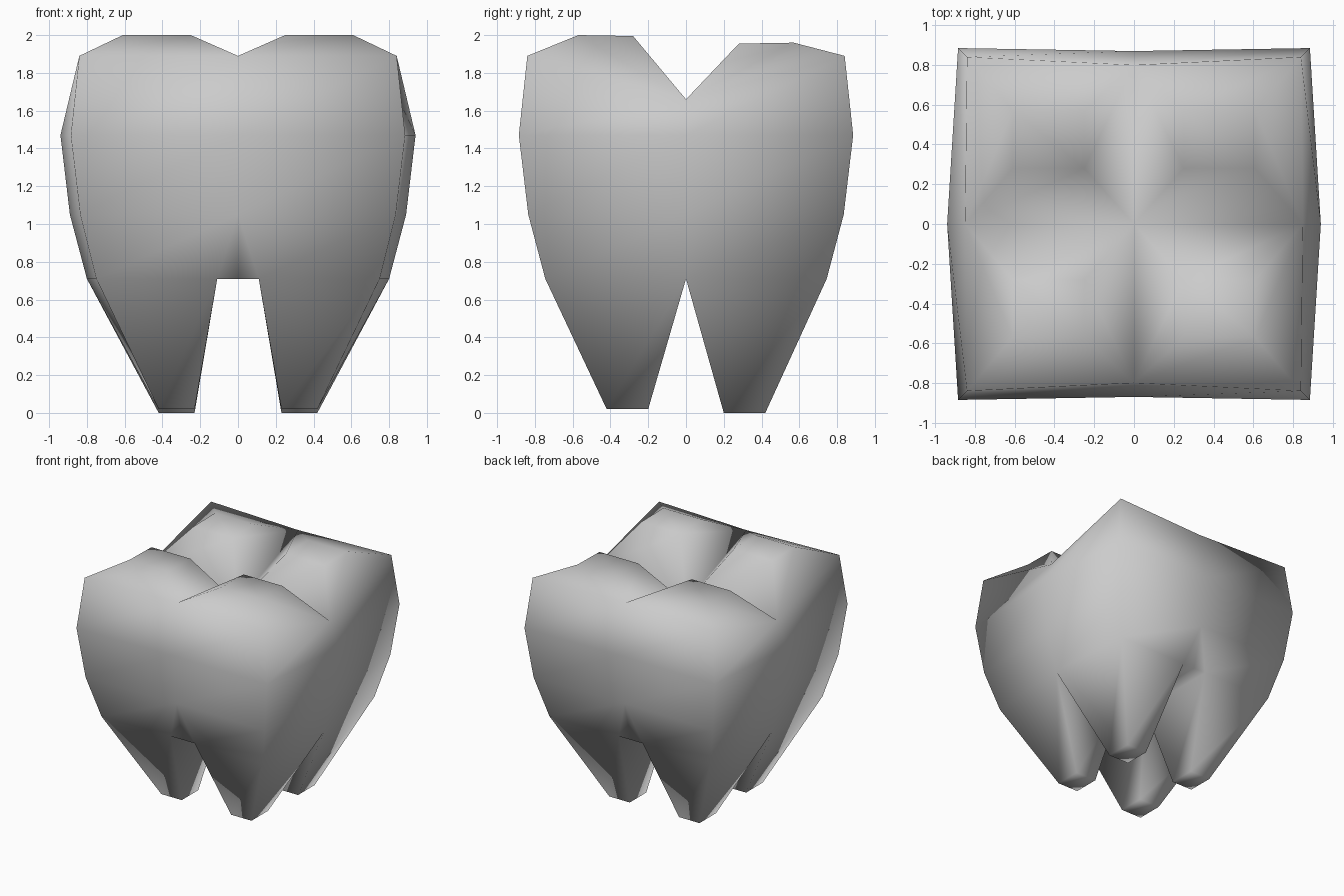
import bpy, bmesh

if "Cube" in bpy.data.objects:
    bpy.data.objects.remove(bpy.data.objects["Cube"])

bm = bmesh.new()

# Crown rings: (z of corner/front, z of side, side x, corner x, corner y, front y)
RINGS = [(0.71, 0.71, 0.80, 0.75, 0.745, 0.735),
         (1.05, 1.05, 0.89, 0.835, 0.835, 0.82),
         (1.47, 1.47, 0.94, 0.885, 0.885, 0.87),
         (1.89, 1.66, 0.85, 0.84, 0.84, 0.80)]


def quarter(sx, sy):
    """One cusp, its share of the wall and its root."""
    front = sy < 0

    def v(x, y, z):
        return bm.verts.new((sx * x, sy * y, z))

    def f(*vs):
        bm.faces.new(vs if sx * sy > 0 else vs[::-1])

    side, corner, mid = [], [], []
    for i, (z, zs, xs, xc, yc, ym) in enumerate(RINGS):
        side.append(v(xs, 0, zs))
        corner.append(v(xc, yc, z))
        mid.append(v(0.11 if i == 0 else 0, ym, z))

    # outer wall
    for i in range(3):
        f(side[i], corner[i], corner[i + 1], side[i + 1])
        f(corner[i], mid[i], mid[i + 1], corner[i + 1])

    # strip between the roots
    strip_out, strip_in = v(0, 0.735, 0.71), v(0, 0, 0.71)
    inner = v(0.11, 0, 0.71)
    f(mid[0], strip_out, mid[1])
    f(mid[0], inner, strip_in, strip_out)

    # root
    zb = 0.02 if front else 0.0
    tip = [v(0.42, 0.20, zb), v(0.42, 0.42, zb), v(0.23, 0.42, zb), v(0.23, 0.20, zb)]
    base = [side[0], corner[0], mid[0], inner]
    for i in range(4):
        j = (i + 1) % 4
        f(tip[i], tip[j], base[j], base[i])
    f(*tip[::-1])

    # cusp
    zt = 2.0 if front else 1.96
    centre = v(0, 0, 1.58)
    top = [v(0.61, 0.28, zt - 0.005), v(0.61, 0.57, zt),
           v(0.25, 0.57, zt), v(0.25, 0.28, zt - 0.005)]
    f(side[3], corner[3], top[1])
    f(side[3], top[1], top[0])
    f(corner[3], mid[3], top[2], top[1])
    f(mid[3], top[3], top[2])
    f(mid[3], centre, top[3])
    f(centre, side[3], top[0], top[3])
    f(*top)


for sx in (1, -1):
    for sy in (1, -1):
        quarter(sx, sy)

bmesh.ops.remove_doubles(bm, verts=bm.verts, dist=0.001)
bmesh.ops.recalc_face_normals(bm, faces=bm.faces)
for face in bm.faces:
    face.smooth = True

mesh = bpy.data.meshes.new("molar_tooth")
bm.to_mesh(mesh)
bm.free()
bpy.context.collection.objects.link(bpy.data.objects.new("molar_tooth", mesh))
